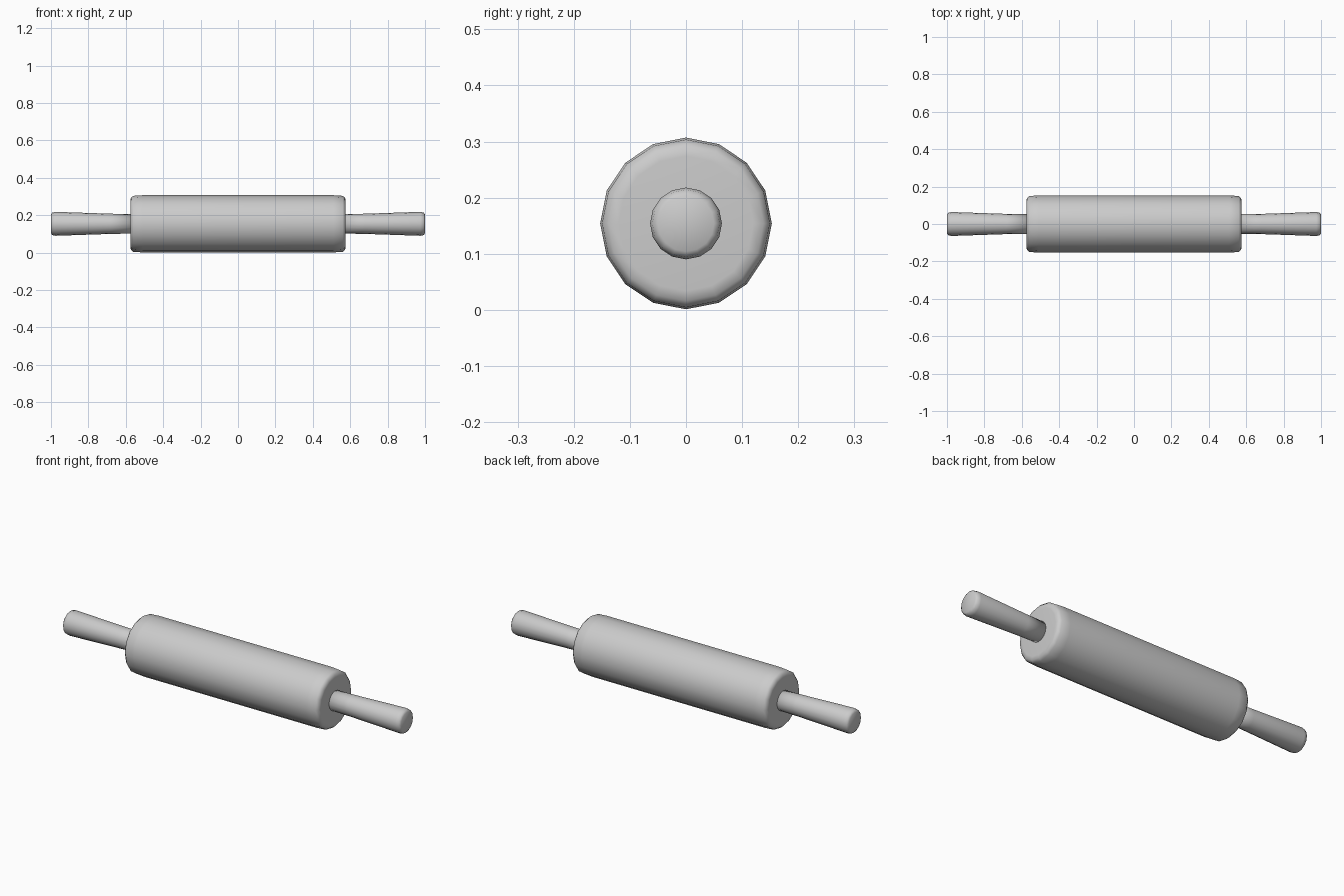
import bpy, bmesh, math

if "Cube" in bpy.data.objects:
    bpy.data.objects.remove(bpy.data.objects["Cube"])

SIDES = 16
AXIS_Z = 0.154


def lathe(name, profile):
    """Revolve (x, radius) points about the long axis, with capped ends."""
    bm = bmesh.new()
    rings = []
    for x, r in profile:
        ring = []
        for i in range(SIDES):
            a = 2 * math.pi * i / SIDES
            ring.append(bm.verts.new((x, r * math.cos(a), AXIS_Z + r * math.sin(a))))
        rings.append(ring)
    for a, b in zip(rings, rings[1:]):
        for i in range(SIDES):
            j = (i + 1) % SIDES
            bm.faces.new((a[i], a[j], b[j], b[i]))
    bm.faces.new(rings[0])
    bm.faces.new(rings[-1])
    bmesh.ops.recalc_face_normals(bm, faces=bm.faces)
    mesh = bpy.data.meshes.new(name)
    bm.to_mesh(mesh)
    bm.free()
    mesh.shade_smooth()
    obj = bpy.data.objects.new(name, mesh)
    bpy.context.collection.objects.link(obj)
    return obj


# Roller with softly rounded rims
half = [(0.51, 0.153), (0.56, 0.1495), (0.573, 0.138), (0.575, 0.12)]
lathe("roller", [(-x, r) for x, r in reversed(half)] + half)

# Handles flaring slightly toward their ends
grip = [(0.56, 0.052), (0.68, 0.054), (0.975, 0.064), (0.993, 0.060), (1.0, 0.050)]
for side, s in (("right", 1), ("left", -1)):
    lathe("handle_" + side, [(s * x, r) for x, r in grip])
